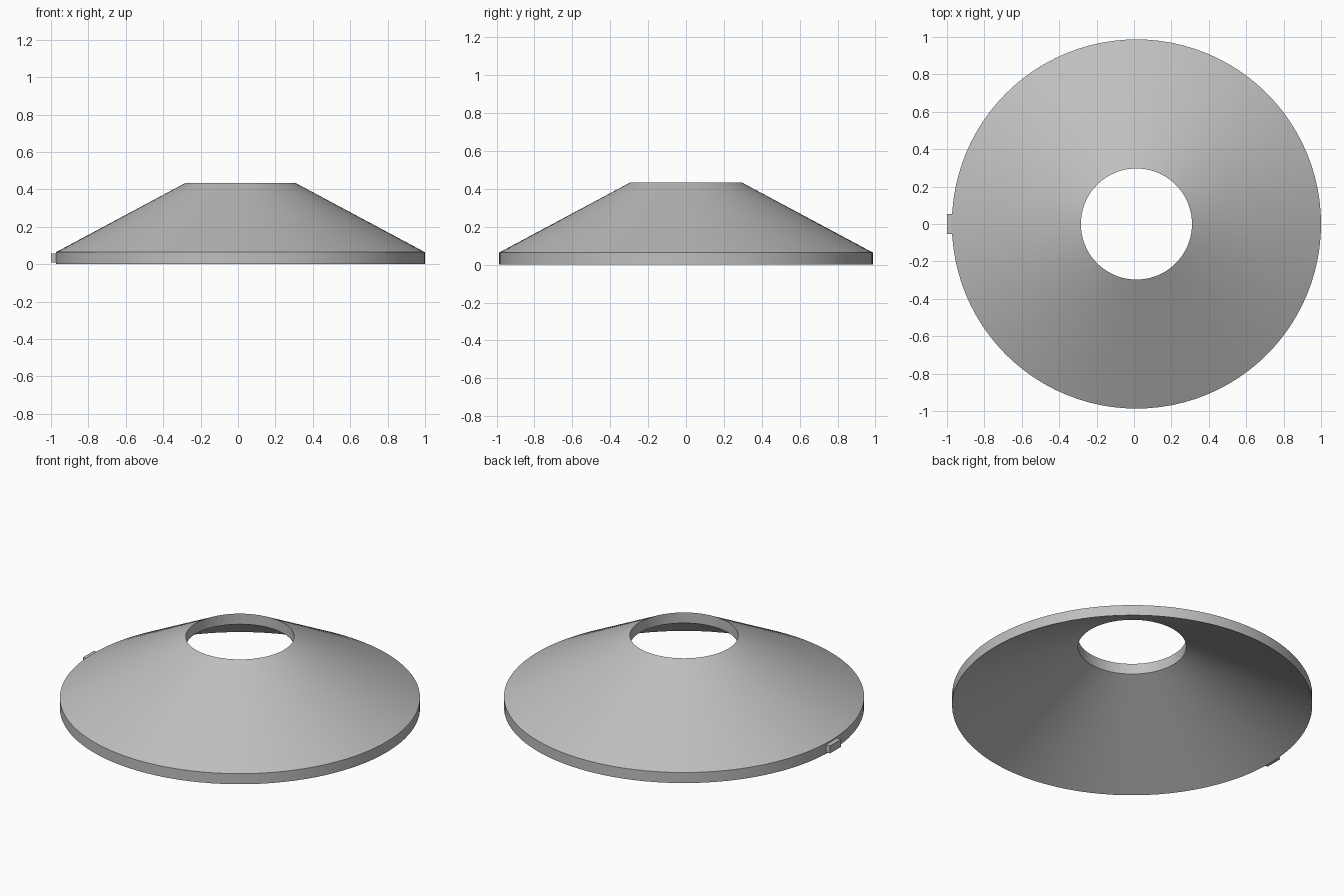
import bpy
import bmesh
import math

cube = bpy.data.objects.get("Cube")
if cube:
    bpy.data.objects.remove(cube, do_unlink=True)

SIDES = 96
CENTRE_X = 0.013
OUTER, HOLE = 0.987, 0.297
RIM, TOP = 0.064, 0.433

grey = bpy.data.materials.new("plain grey")
grey.use_nodes = True
colour = (0.52, 0.52, 0.52, 1)
grey.diffuse_color = colour
grey.node_tree.nodes["Principled BSDF"].inputs["Base Color"].default_value = colour


def add_object(name, bm):
    bmesh.ops.recalc_face_normals(bm, faces=bm.faces)
    mesh = bpy.data.meshes.new(name)
    bm.to_mesh(mesh)
    bm.free()
    mesh.materials.append(grey)
    obj = bpy.data.objects.new(name, mesh)
    bpy.context.collection.objects.link(obj)
    return obj


# Conical shell: a closed sloping profile spun around the vertical axis
profile = [(OUTER, 0), (OUTER, RIM), (HOLE, TOP), (HOLE, TOP - RIM)]
bm = bmesh.new()
rings = []
for i in range(SIDES):
    a = math.tau * i / SIDES
    rings.append([bm.verts.new((r * math.cos(a), r * math.sin(a), z)) for r, z in profile])
for i, ring in enumerate(rings):
    after = rings[(i + 1) % SIDES]
    for j in range(len(profile)):
        k = (j + 1) % len(profile)
        bm.faces.new((ring[j], after[j], after[k], ring[k]))
shell = add_object("conical_shade", bm)
shell.location.x = CENTRE_X
bpy.ops.object.select_all(action="DESELECT")
shell.select_set(True)
bpy.context.view_layer.objects.active = shell
bpy.ops.object.shade_smooth_by_angle(angle=math.radians(20))

# Small rectangular tab on the rim
bm = bmesh.new()
bmesh.ops.create_cube(bm, size=1)
bmesh.ops.scale(bm, vec=(0.03, 0.105, 0.046), verts=bm.verts)
tab = add_object("rim_tab", bm)
tab.location = (-0.985, 0, 0.033)
